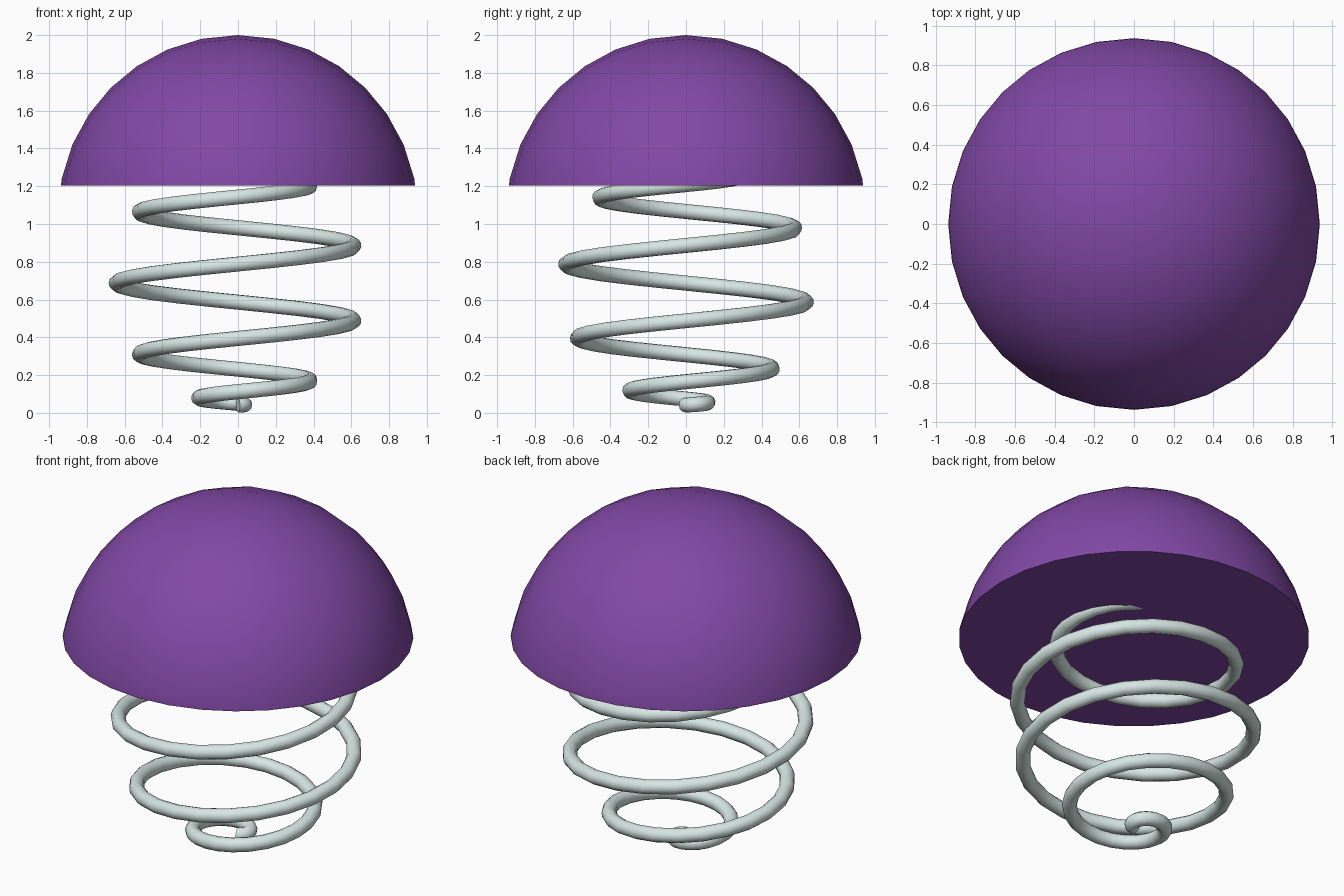
import bpy, bmesh, math
from mathutils import Vector

if "Cube" in bpy.data.objects:
    bpy.data.objects.remove(bpy.data.objects["Cube"])


def colour(obj, name, rgb):
    mat = bpy.data.materials.new(name)
    mat.diffuse_color = (*rgb, 1)
    mat.use_nodes = True
    mat.node_tree.nodes["Principled BSDF"].inputs["Base Color"].default_value = mat.diffuse_color
    obj.data.materials.append(mat)


def activate(obj):
    bpy.ops.object.select_all(action='DESELECT')
    obj.select_set(True)
    bpy.context.view_layer.objects.active = obj


# Dome: subdivided cube pushed out to a sphere, cut flat and capped
CENTRE, RADIUS, RIM = 1.047, 0.953, 1.205
bpy.ops.mesh.primitive_cube_add(size=2)
dome = bpy.context.object
dome.name = "dome_cap"
sub = dome.modifiers.new("subdivide", 'SUBSURF')
sub.levels = 3
bpy.ops.object.modifier_apply(modifier=sub.name)

bm = bmesh.new()
bm.from_mesh(dome.data)
for v in bm.verts:
    v.co = v.co.normalized() * RADIUS + Vector((0, 0, CENTRE))
cut = bmesh.ops.bisect_plane(
    bm, geom=bm.verts[:] + bm.edges[:] + bm.faces[:],
    plane_co=(0, 0, RIM), plane_no=(0, 0, 1), clear_inner=True)
rim = [e for e in cut["geom_cut"] if isinstance(e, bmesh.types.BMEdge)]
bmesh.ops.contextual_create(bm, geom=rim)
bmesh.ops.recalc_face_normals(bm, faces=bm.faces[:])
bm.to_mesh(dome.data)
bm.free()
activate(dome)
bpy.ops.object.shade_smooth_by_angle(angle=math.radians(40))
colour(dome, "purple", (0.22, 0.065, 0.38))

# Spring: spherical spiral of five turns, its top hidden in the dome
TURNS, STEPS = 5, 24
SPRING_R, SPRING_Z, WIRE = 0.645, 0.687, 0.04
curve = bpy.data.curves.new("spring", 'CURVE')
curve.dimensions = '3D'
curve.bevel_depth = WIRE
curve.bevel_resolution = 4
curve.use_fill_caps = True
spline = curve.splines.new('POLY')
count = TURNS * STEPS + 1
spline.points.add(count - 1)
for i, p in enumerate(spline.points):
    lat = math.pi * i / (count - 1)
    turn = 2 * math.pi * i / STEPS
    r = SPRING_R * math.sin(lat)
    p.co = (r * math.cos(turn), r * math.sin(turn),
            SPRING_Z - SPRING_R * math.cos(lat), 1)
spring = bpy.data.objects.new("spring", curve)
bpy.context.collection.objects.link(spring)
activate(spring)
bpy.ops.object.convert(target='MESH')
spring = bpy.context.object
bpy.ops.object.shade_smooth_by_angle(angle=math.radians(40))
colour(spring, "pale_metal", (0.68, 0.8, 0.77))
